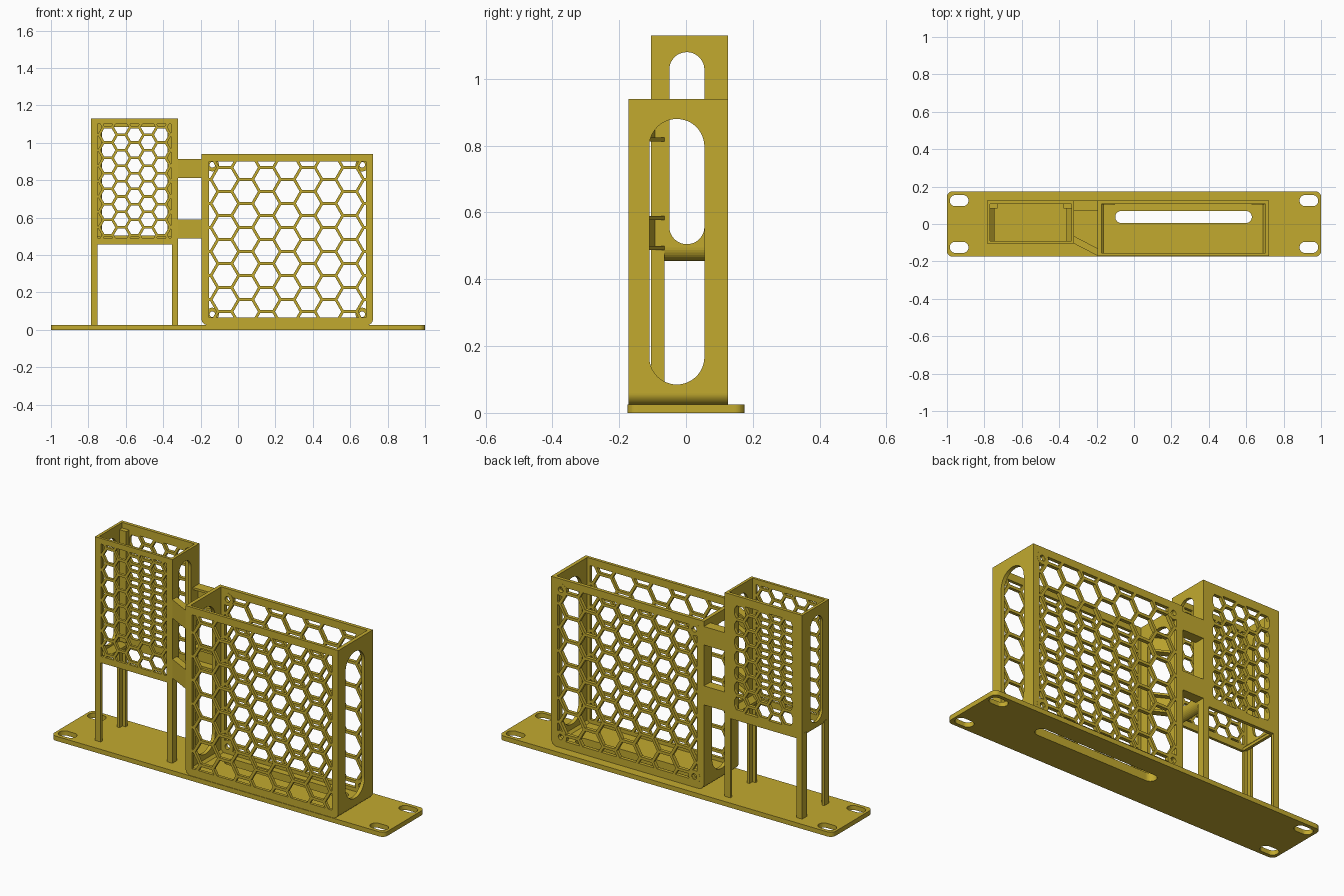
import bpy, bmesh, math

if "Cube" in bpy.data.objects:
    bpy.data.objects.remove(bpy.data.objects["Cube"])

mat = bpy.data.materials.new("mustard_plastic")
mat.diffuse_color = (0.54, 0.40, 0.028, 1)
mat.use_nodes = True
mat.node_tree.nodes["Principled BSDF"].inputs["Base Color"].default_value = mat.diffuse_color


def plate(name, outline, holes, axis, lo, hi):
    """Fill a 2D outline with holes and extrude it along an axis from lo to hi."""
    cu = bpy.data.curves.new(name, 'CURVE')
    cu.dimensions, cu.fill_mode, cu.extrude = '2D', 'BOTH', (hi - lo) / 2
    for pts in [outline] + holes:
        sp = cu.splines.new('POLY')
        sp.points.add(len(pts) - 1)
        for p, (u, v) in zip(sp.points, pts):
            p.co = (u, v, 0, 1)
        sp.use_cyclic_u = True
    tmp = bpy.data.objects.new(name + "_curve", cu)
    bpy.context.collection.objects.link(tmp)
    me = bpy.data.meshes.new_from_object(
        tmp.evaluated_get(bpy.context.evaluated_depsgraph_get()))
    bpy.data.objects.remove(tmp)
    mid = (lo + hi) / 2
    bm = bmesh.new()
    bm.from_mesh(me)
    for vert in bm.verts:
        u, v, w = vert.co
        w += mid
        vert.co = {'z': (u, v, w), 'y': (u, w, v), 'x': (w, u, v)}[axis]
    bmesh.ops.remove_doubles(bm, verts=bm.verts, dist=1e-5)
    bmesh.ops.recalc_face_normals(bm, faces=bm.faces)
    bm.to_mesh(me)
    bm.free()
    me.name = name
    me.materials.clear()
    me.materials.append(mat)
    for f in me.polygons:
        f.use_smooth, f.material_index = False, 0
    ob = bpy.data.objects.new(name, me)
    bpy.context.collection.objects.link(ob)
    return ob


def rect(u0, u1, v0, v1):
    return [(u0, v0), (u1, v0), (u1, v1), (u0, v1)]


def rrect(u0, u1, v0, v1, r, n=8, top=True):
    """Rounded rectangle; only the lower corners are rounded when top is False."""
    pts = []
    for k, (u, v) in enumerate([(u0 + r, v0 + r), (u1 - r, v0 + r),
                                (u1 - r, v1 - r), (u0 + r, v1 - r)]):
        if k > 1 and not top:
            pts.append((u1, v1) if k == 2 else (u0, v1))
            continue
        for i in range(n + 1):
            a = math.pi + k * math.pi / 2 + i * math.pi / 2 / n
            pts.append((u + r * math.cos(a), v + r * math.sin(a)))
    # drop repeated points where two arcs meet
    return [p for i, p in enumerate(pts) if math.dist(p, pts[i - 1]) > 1e-5]


def stadium(u0, u1, v0, v1):
    return rrect(u0, u1, v0, v1, min(u1 - u0, v1 - v0) / 2, 12)


def clip(poly, axis, limit, sign):
    out = []
    for i, b in enumerate(poly):
        a = poly[i - 1]
        da, db = sign * (a[axis] - limit), sign * (b[axis] - limit)
        if da * db < 0:
            t = da / (da - db)
            out.append((a[0] + t * (b[0] - a[0]), a[1] + t * (b[1] - a[1])))
        if db >= 0:
            out.append(b)
    return out


def honeycomb(u0, u1, v0, v1, pitch, strut, cu, cv):
    """Flat-topped hexagon holes around (cu, cv), trimmed to a rectangle."""
    R, holes = (pitch - strut) / math.sqrt(3), []
    for i in range(-8, 9):
        for j in range(-8, 9):
            x = cu + i * pitch * math.sqrt(3) / 2
            y = cv + (j + 0.5 * (i % 2)) * pitch
            h = [(x + R * math.cos(k * math.pi / 3), y + R * math.sin(k * math.pi / 3))
                 for k in range(6)]
            for ax, lim, s in ((0, u0, 1), (0, u1, -1), (1, v0, 1), (1, v1, -1)):
                h = clip(h, ax, lim, s)
            if len(h) > 2:
                w = [max(p[k] for p in h) - min(p[k] for p in h) for k in (0, 1)]
                if min(w) > 0.004:
                    holes.append(h)
    return holes


def curved_corner(name, x, side, z, r, t, y0, y1):
    """Rounded lower edge joining a side wall to the floor."""
    pts = [(x + side * r * (1 - math.cos(a)), z + r * (1 - math.sin(a)))
           for a in [i * math.pi / 16 for i in range(9)]]
    pts += [(x + side * r, z + t), (x + side * t, z + r)]
    plate(name, pts, [], 'y', y0, y1)


# Mounting plate with corner slots and a long cable slot
slots = [stadium(sx * 0.935 - 0.05, sx * 0.935 + 0.05, sy * 0.125 - 0.03, sy * 0.125 + 0.03)
         for sx in (-1, 1) for sy in (-1, 1)]
cable_slot = stadium(-0.10, 0.63, 0.005, 0.07)
plate("base_plate", rrect(-1, 1, -0.175, 0.175, 0.03), slots + [cable_slot], 'z', 0, 0.025)

# Large cage: front and back honeycomb panels
X0, X1, TOP = -0.195, 0.722, 0.94
CX = (X0 + X1) / 2
big = honeycomb(-0.155, 0.685, 0.065, 0.90, 0.1285, 0.015, CX, 0.4825)
outline = rrect(X0, X1, 0.025, TOP, 0.033, 8, top=False)
plate("large_front_panel", outline, big, 'y', -0.172, -0.156)
plate("large_back_panel", outline, big, 'y', 0.106, 0.125)

# Large cage: slotted side walls, curved lower edges, floor
for label, x, s in (("left", X0, 1), ("right", X1, -1)):
    plate("large_" + label + "_wall", rect(-0.156, 0.106, 0.058, TOP),
          [stadium(-0.11, 0.055, 0.085, 0.88)], 'x', min(x, x + s * 0.02), max(x, x + s * 0.02))
    curved_corner("large_" + label + "_edge", x, s, 0.025, 0.033, 0.02, -0.156, 0.106)
    # Screw bosses in the corners of the back panel
    for z in (0.083, 0.882):
        bx = x + s * 0.058
        plate("screw_boss", stadium(bx - 0.035, bx + 0.035, z - 0.035, z + 0.035),
              [stadium(bx - 0.015, bx + 0.015, z - 0.015, z + 0.015)], 'y', 0.105, 0.1255)
plate("large_floor", rect(X0 + 0.033, X1 - 0.033, -0.156, 0.106), [cable_slot],
      'z', 0.025, 0.045)

# Small raised cage: front and back honeycomb panels
S0, S1, SB, ST = -0.785, -0.32, 0.455, 1.13
SC = (S0 + S1) / 2
sz = (0.49 + 1.10) / 2
small_front = honeycomb(-0.75, -0.357, 0.49, 1.10, 0.0825, 0.014, SC, sz)
small_back = honeycomb(-0.727, -0.378, 0.505, 1.085, 0.0825, 0.014, SC, sz)
plate("small_front_panel", rect(S0, S1, SB, ST), small_front, 'y', -0.105, -0.091)
plate("small_back_panel", rect(S0, S1, SB, ST), small_back, 'y', 0.107, 0.125)

# Small cage: slotted side walls, curved lower lips, inner posts, angle legs
for label, x, s in (("left", S0, 1), ("right", S1, -1)):
    plate("small_" + label + "_wall", rect(-0.091, 0.107, SB + 0.04, ST),
          [stadium(-0.05, 0.055, 0.505, 1.08)], 'x', min(x, x + s * 0.015), max(x, x + s * 0.015))
    curved_corner("small_" + label + "_lip", x, s, SB, 0.04, 0.015, -0.091, 0.107)
    px = sorted((x + s * 0.015, x + s * 0.056))
    plate("inner_post", rect(px[0], px[1], 0.083, 0.107), [], 'z', SB + 0.04, ST - 0.03)
    for end, y, d in (("front", -0.105, 1), ("back", 0.125, -1)):
        angle = [(0, 0), (0.034, 0), (0.034, 0.015), (0.015, 0.015), (0.015, 0.04), (0, 0.04)]
        plate(end + "_" + label + "_leg", [(x + s * a, y + d * b) for a, b in angle],
              [], 'z', 0.025, SB + 0.03)

# Channel braces between the cages: slanted in front, straight at the back
for z0, z1 in ((0.487, 0.59), (0.812, 0.912)):
    for side, outer, inner, t in (("front", (-0.105, -0.170), (-0.065, -0.130), 0.012),
                                  ("back", (0.125, 0.125), (0.07, 0.07), -0.012)):
        web = [(S1, outer[0]), (X0, outer[1]), (X0, outer[1] + t), (S1, outer[0] + t)]
        flange = [(S1, outer[0] + t), (X0, outer[1] + t), (X0, inner[1]), (S1, inner[0])]
        plate(side + "_brace_web", web, [], 'z', z0, z1)
        for a in (z0, z1 - 0.012):
            plate(side + "_brace_flange", flange, [], 'z', a, a + 0.012)
